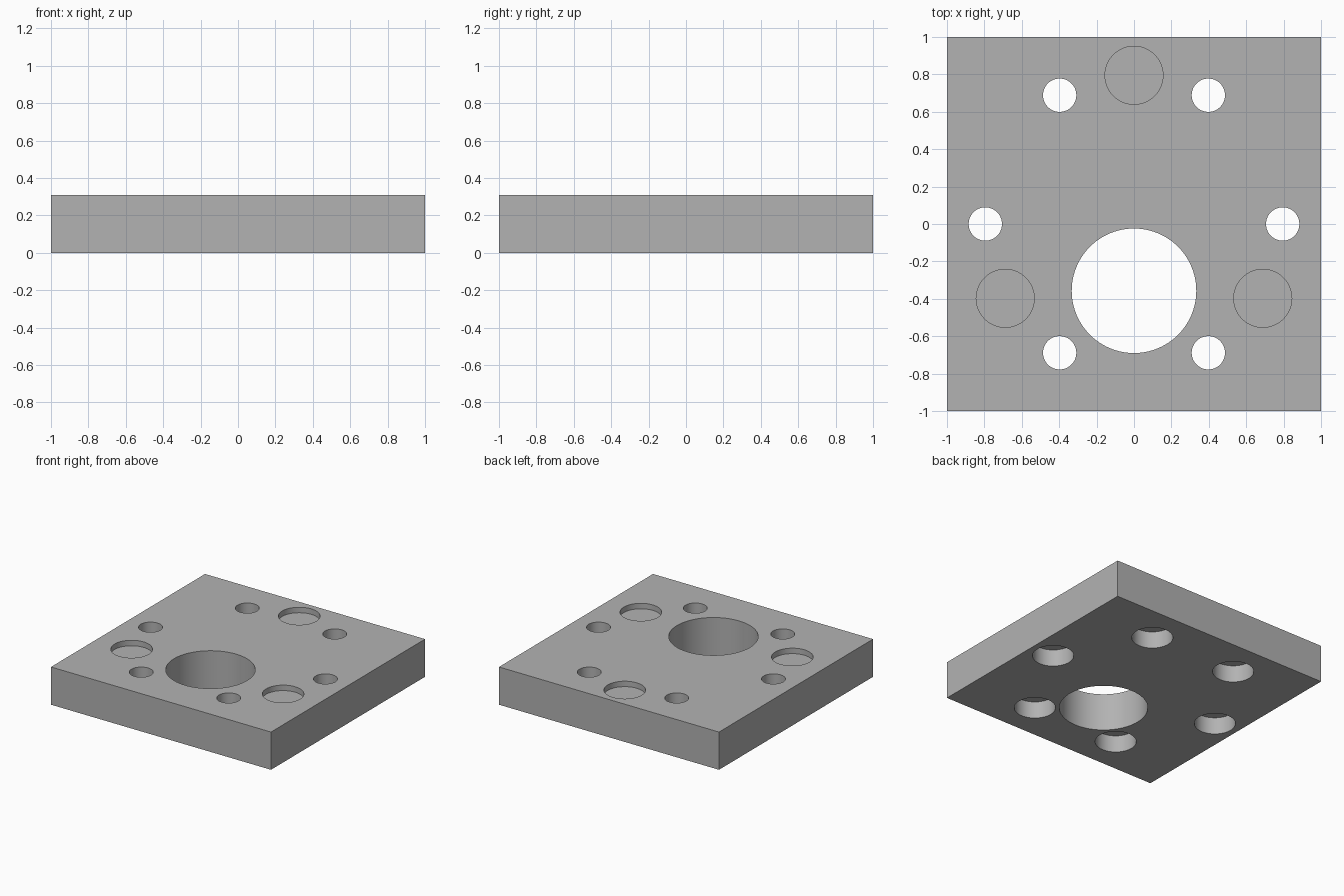
import bpy, bmesh, math
from mathutils import Vector

cube = bpy.data.objects.get("Cube")
if cube:
    bpy.data.objects.remove(cube, do_unlink=True)

THICK = 0.31
SEGS = 96
RING = 0.795      # radius of the bolt circle
SMALL, WIDE, BORE = 0.089, 0.155, 0.333
COUNTERBORE = 0.14
POCKET = 0.045
OVER = 0.1        # how far cutters stick out of the plate

grey = bpy.data.materials.new("grey metal")
grey.use_nodes = True
colour = (0.448, 0.448, 0.448, 1)
grey.diffuse_color = colour
grey.node_tree.nodes["Principled BSDF"].inputs["Base Color"].default_value = colour


def add_lathe(bm, x, y, steps):
    """Closed turned solid from (radius, z) steps, bottom to top."""
    rings = []
    for r, z in steps:
        rings.append([bm.verts.new((x + r * math.cos(math.tau * i / SEGS),
                                    y + r * math.sin(math.tau * i / SEGS), z))
                      for i in range(SEGS)])
    for low, high in zip(rings, rings[1:]):
        for i in range(SEGS):
            j = (i + 1) % SEGS
            bm.faces.new((low[i], low[j], high[j], high[i]))
    bm.faces.new(rings[0][::-1])
    bm.faces.new(rings[-1])


def make_object(name, bm):
    mesh = bpy.data.meshes.new(name)
    bm.to_mesh(mesh)
    bm.free()
    mesh.materials.append(grey)
    obj = bpy.data.objects.new(name, mesh)
    bpy.context.collection.objects.link(obj)
    return obj


# Square plate
bm = bmesh.new()
bmesh.ops.create_cube(bm, size=1)
bmesh.ops.scale(bm, vec=Vector((2, 2, THICK)), verts=bm.verts)
bmesh.ops.translate(bm, vec=Vector((0, 0, THICK / 2)), verts=bm.verts)
plate = make_object("mounting_plate", bm)

# Cutter: large bore, counterbored bolt holes, shallow round pockets
bm = bmesh.new()
top = THICK + OVER
add_lathe(bm, 0, -0.357, [(BORE, -OVER), (BORE, top)])
for k in range(6):
    a = math.radians(60 * k)
    add_lathe(bm, RING * math.cos(a), RING * math.sin(a),
              [(WIDE, -OVER), (WIDE, COUNTERBORE), (SMALL, COUNTERBORE), (SMALL, top)])
for k in range(3):
    a = math.radians(90 + 120 * k)
    add_lathe(bm, RING * math.cos(a), RING * math.sin(a),
              [(WIDE, THICK - POCKET), (WIDE, top)])
cutter = make_object("hole_cutter", bm)
cutter.hide_render = True

# Cut the holes and tidy up
mod = plate.modifiers.new("holes", 'BOOLEAN')
mod.operation = 'DIFFERENCE'
mod.solver = 'EXACT'
mod.object = cutter
bpy.ops.object.select_all(action='DESELECT')
plate.select_set(True)
bpy.context.view_layer.objects.active = plate
bpy.ops.object.modifier_apply(modifier=mod.name)
bpy.data.objects.remove(cutter, do_unlink=True)
bpy.ops.object.shade_smooth_by_angle(angle=math.radians(30))
